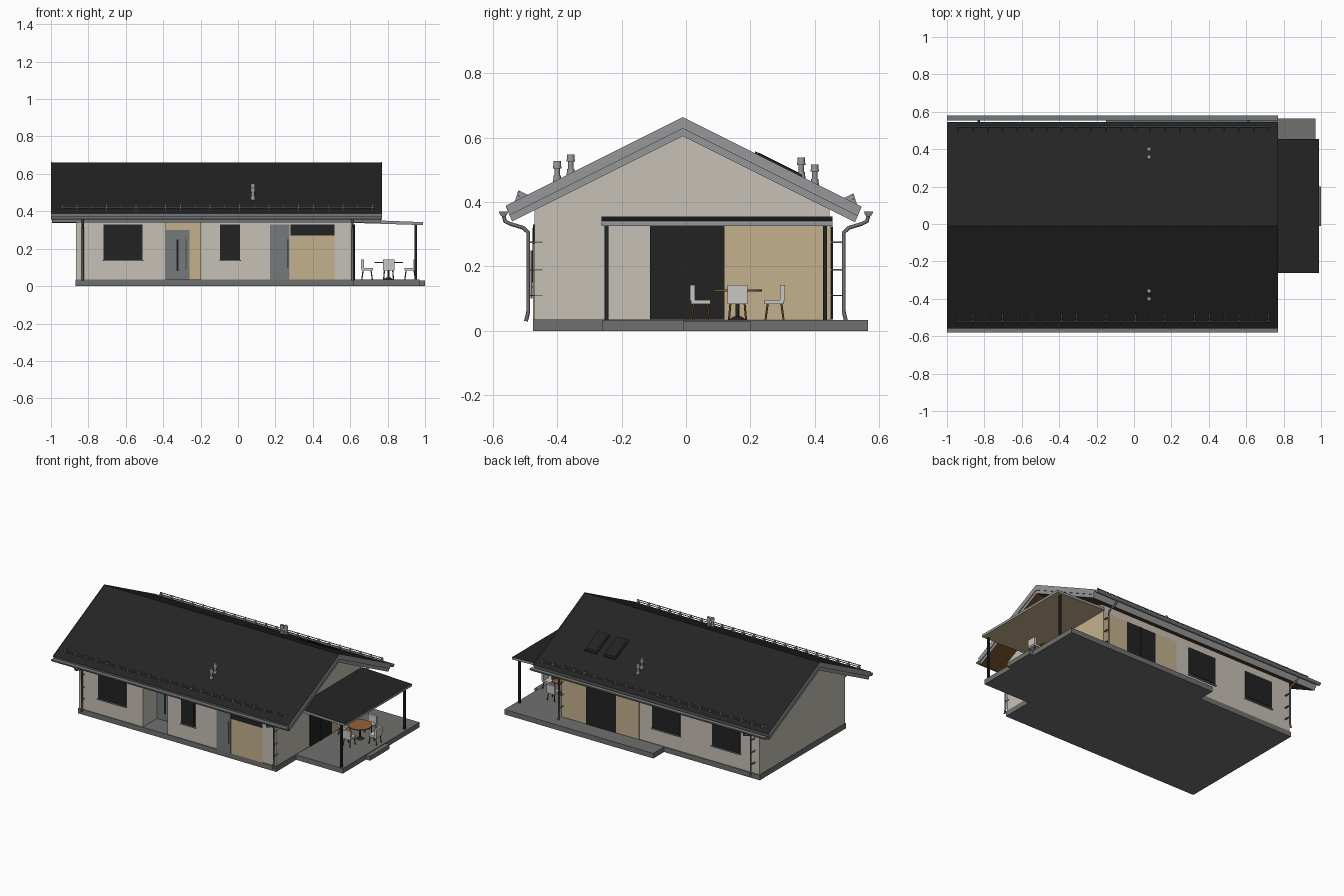
import bpy, bmesh, math
from mathutils import Vector

cube = bpy.data.objects.get("Cube")
if cube:
    bpy.data.objects.remove(cube)


def material(name, r, g, b):
    lin = [((c / 255 + 0.055) / 1.055) ** 2.4 for c in (r, g, b)] + [1]
    m = bpy.data.materials.new(name)
    m.use_nodes = True
    m.diffuse_color = lin
    m.node_tree.nodes["Principled BSDF"].inputs["Base Color"].default_value = lin
    return m


ROOF = material("roof black", 36, 36, 36)
TRIM = material("trim grey", 150, 151, 153)
WALL = material("wall plaster", 198, 192, 182)
TIMBER = material("pale timber", 196, 176, 141)
GLASS = material("dark glass", 34, 34, 35)
SLAB = material("concrete", 112, 112, 111)
DOOR = material("door grey", 118, 122, 122)
SOFFIT = material("brown timber", 112, 76, 40)
CHAIR = material("chair white", 200, 199, 194)
TABLE = material("table wood", 150, 98, 52)


def finish(name, bm, mats, rule=None):
    bmesh.ops.recalc_face_normals(bm, faces=bm.faces)
    bm.normal_update()
    if rule:
        for f in bm.faces:
            f.material_index = rule(f.normal)
    me = bpy.data.meshes.new(name)
    bm.to_mesh(me)
    bm.free()
    for m in mats:
        me.materials.append(m)
    ob = bpy.data.objects.new(name, me)
    bpy.context.collection.objects.link(ob)
    return ob


def prism(name, pts, axis, a, b, *mats, rule=None):
    """Extrude a profile along x, y or z from a to b."""
    place = {"x": lambda p: (a, p[0], p[1]), "y": lambda p: (p[0], a, p[1]),
             "z": lambda p: (p[0], p[1], a)}[axis]
    bm = bmesh.new()
    face = bm.faces.new([bm.verts.new(place(p)) for p in pts])
    new = bmesh.ops.extrude_face_region(bm, geom=[face])["geom"]
    step = Vector([(b - a) * (axis == k) for k in "xyz"])
    bmesh.ops.translate(bm, verts=[v for v in new if isinstance(v, bmesh.types.BMVert)], vec=step)
    return finish(name, bm, mats, rule)


def box(name, x0, x1, y0, y1, z0, z1, mat):
    return prism(name, [(x0, y0), (x1, y0), (x1, y1), (x0, y1)], "z", z0, z1, mat)


def cylinder(name, x, y, z0, z1, r0, r1, mat, n=16):
    bm = bmesh.new()
    bmesh.ops.create_cone(bm, cap_ends=True, segments=n, radius1=r0, radius2=r1, depth=z1 - z0)
    bmesh.ops.translate(bm, verts=bm.verts, vec=(x, y, (z0 + z1) / 2))
    ob = finish(name, bm, [mat])
    for p in ob.data.polygons:
        p.use_smooth = len(p.vertices) == 4
    return ob


def tube(name, pts, r, mat):
    cu = bpy.data.curves.new(name, "CURVE")
    cu.dimensions = "3D"
    cu.bevel_depth = r
    cu.bevel_resolution = 2
    cu.use_fill_caps = True
    sp = cu.splines.new("POLY")
    sp.points.add(len(pts) - 1)
    for q, p in zip(sp.points, pts):
        q.co = (*p, 1)
    cu.materials.append(mat)
    ob = bpy.data.objects.new(name, cu)
    bpy.context.collection.objects.link(ob)
    return ob


RIDGE, TOP, UNDER, PITCH = -0.01, 0.662, 0.605, 0.5
FLOOR = 0.035


def roof_z(y, base=TOP):
    return base - PITCH * abs(y - RIDGE)


def chevron(top, under, reach, lean=0.02):
    l, r = RIDGE - reach, RIDGE + reach + 0.005
    return [(l, roof_z(l, top)), (RIDGE, top), (r, roof_z(r, top)),
            (r - lean, roof_z(r - lean, under)), (RIDGE, under), (l + lean, roof_z(l + lean, under))]


# Foundation, terrace and step
box("foundation", -0.87, 0.62, -0.475, 0.45, 0, FLOOR, SLAB)
prism("terrace", [(0.62, -0.26), (0.97, -0.26), (0.97, 0.565), (-0.15, 0.565), (-0.15, 0.45), (0.62, 0.45)],
      "z", 0, FLOOR - 0.001, SLAB)
box("terrace_step", 0.97, 1.0, -0.01, 0.2, 0, 0.03, SLAB)

# Walls with the entrance niche cut out
walls = prism("walls", [(-0.47, FLOOR), (0.445, FLOOR), (0.445, roof_z(0.445, UNDER)), (RIDGE, UNDER),
                        (-0.47, roof_z(-0.47, UNDER))], "x", -0.865, 0.615, WALL)
cutter = box("entrance_cutter", -0.385, -0.2, -0.6, -0.31, FLOOR, 0.355, WALL)
cutter.hide_render = True
mod = walls.modifiers.new("entrance", "BOOLEAN")
mod.object, mod.operation, mod.solver = cutter, "DIFFERENCE", "EXACT"
bpy.context.view_layer.objects.active = walls
bpy.ops.object.modifier_apply(modifier="entrance")
bpy.data.objects.remove(cutter)

# Main roof: dark top, grey edges, timber soffit
prism("roof", chevron(TOP, UNDER, 0.55), "x", -0.995, 0.765, ROOF, TRIM, SOFFIT,
      rule=lambda n: 0 if n.z > 0.6 else 2 if n.z < -0.6 else 1)
for x0, x1 in ((-1.0, -0.995), (0.765, 0.77)):
    prism("verge_board", chevron(TOP + 0.002, TOP - 0.034, 0.55, 0.012), "x", x0, x1, TRIM, ROOF,
          rule=lambda n: int(n.z > 0.6))

# Gutters, downpipes, snow guards and roof vents on both slopes
for s, side in ((-1, "front"), (1, "back")):
    arc = [(s * 0.567 + 0.014 * math.cos(t), 0.371 + 0.016 * math.sin(t))
           for t in [math.pi * (1 + i / 8) for i in range(9)]]
    prism(side + "_gutter", arc, "x", -1.0, 0.77, DOOR)
    for x in (-0.83, 0.612):
        tube(side + "_downpipe", [(x, s * 0.567, 0.36), (x, s * 0.562, 0.34), (x, s * 0.545, 0.332),
                                  (x, s * 0.505, 0.32), (x, s * 0.49, 0.305), (x, s * 0.49, 0.06),
                                  (x, s * 0.497, 0.03)], 0.006, SLAB)
        for z in (0.11, 0.19, 0.275):
            box("pipe_bracket", x - 0.005, x + 0.005, *sorted((s * 0.445, s * 0.49)), z - 0.002, z + 0.002, SLAB)
    y = s * 0.52
    zr = roof_z(y)
    for dz in (0.012, 0.024):
        tube(side + "_snow_rail", [(-0.95, y, zr + dz), (0.73, y, zr + dz)], 0.0028, TRIM)
    for i in range(22):
        x = -0.94 + i * 0.079
        prism("snow_guard_bracket", [(y - s * 0.03, roof_z(y - s * 0.03)), (y, zr + 0.03),
                                     (y + s * 0.012, roof_z(y + s * 0.012))], "x", x - 0.002, x + 0.002, TRIM)
    for y in (s * 0.358, s * 0.4):
        z = roof_z(y)
        cylinder("roof_vent_base", 0.08, y, z - 0.01, z + 0.015, 0.014, 0.011, TRIM)
        cylinder("roof_vent_pipe", 0.08, y, z, z + 0.045, 0.008, 0.008, TRIM)
        cylinder("roof_vent_cap", 0.08, y, z + 0.038, z + 0.06, 0.013, 0.011, TRIM)

# Skylights
for x in (0.28, 0.42):
    for name, g, h, m in (("skylight_frame", 0, 0.008, ROOF), ("skylight_glass", 0.01, 0.01, GLASS)):
        y0, y1 = 0.215 + g, 0.36 - g
        prism(name, [(y0, roof_z(y0)), (y1, roof_z(y1)), (y1, roof_z(y1) + h), (y0, roof_z(y0) + h)],
              "x", x + g, x + 0.09 - g, m)


def wall_plate(name, x0, x1, y, out, z0, z1, mat, t=0.005):
    """Thin plate on a wall facing -y or +y."""
    return box(name, x0, x1, *sorted((y - out * 0.002, y + out * t)), z0, z1, mat)


# Windows: frame and pane
def window(x0, x1, y, out, z0=0.14, z1=0.33):
    wall_plate("window_frame", x0, x1, y, out, z0, z1, ROOF)
    wall_plate("window_glass", x0 + 0.01, x1 - 0.01, y, out, z0 + 0.01, z1 - 0.01, GLASS, 0.007)
    box("window_sill", x0 - 0.005, x1 + 0.005, *sorted((y, y + out * 0.012)), z0 - 0.005, z0, TRIM)


FRONT, BACK = -0.47, 0.445
for x0, x1, y, out in ((-0.72, -0.51, FRONT, -1), (-0.095, 0.01, FRONT, -1),
                       (-0.72, -0.51, BACK, 1), (-0.27, -0.06, BACK, 1)):
    window(x0, x1, y, out)

# Entrance niche: timber back wall, grey door, slit pane, handle
wall_plate("entrance_cladding", -0.385, -0.2, -0.31, -1, FLOOR, 0.355, TIMBER)
wall_plate("entrance_door", -0.385, -0.26, -0.31, -1, FLOOR, 0.3, DOOR, 0.009)
wall_plate("entrance_door_pane", -0.33, -0.318, -0.319, -1, 0.08, 0.25, GLASS, 0.002)
tube("entrance_handle", [(-0.278, -0.325, 0.09), (-0.278, -0.325, 0.25)], 0.003, TRIM)

# Side entrance: grey door, timber panel, high window
wall_plate("side_door", 0.17, 0.275, FRONT, -1, FLOOR, 0.33, DOOR)
tube("side_door_handle", [(0.264, FRONT - 0.01, 0.1), (0.264, FRONT - 0.01, 0.25)], 0.003, TRIM)
wall_plate("front_timber_panel", 0.28, 0.515, FRONT, -1, FLOOR, 0.27, TIMBER)
wall_plate("front_high_window", 0.28, 0.515, FRONT, -1, 0.27, 0.33, GLASS)

# Terrace corner: timber cladding and sliding glass doors on back and side
wall_plate("back_cladding", 0.04, 0.615, BACK, 1, FLOOR, 0.33, TIMBER)
wall_plate("back_sliding_door", 0.21, 0.435, BACK, 1, FLOOR, 0.325, GLASS, 0.008)
wall_plate("back_door_mullion", 0.318, 0.327, BACK, 1, FLOOR, 0.325, ROOF, 0.011)
box("side_cladding", 0.612, 0.62, 0.12, 0.45, FLOOR, 0.33, TIMBER)
box("side_sliding_door", 0.612, 0.623, -0.112, 0.12, FLOOR, 0.33, GLASS)
box("side_door_mullion", 0.615, 0.626, -0.001, 0.009, FLOOR, 0.33, ROOF)

# Terrace canopy and posts
prism("canopy", [(0.615, 0.338), (0.99, 0.326), (0.99, 0.342), (0.615, 0.356)], "y", -0.262, 0.455,
      ROOF, TRIM, TIMBER, rule=lambda n: 0 if n.z > 0.6 else 2 if n.z < -0.6 else 1)
for y in (-0.247, 0.432):
    box("canopy_post", 0.943, 0.957, y - 0.006, y + 0.006, FLOOR - 0.005, 0.332, ROOF)

# Table
TX, TY = 0.805, 0.16
cylinder("table_top", TX, TY, 0.123, 0.129, 0.076, 0.076, TABLE, 32)
cylinder("table_column", TX, TY, 0.04, 0.124, 0.006, 0.006, ROOF)
cylinder("table_foot", TX, TY, FLOOR - 0.002, 0.045, 0.03, 0.012, ROOF)

# Four chairs around the table
for i in range(4):
    c, s = round(math.cos(i * math.pi / 2)), round(math.sin(i * math.pi / 2))

    def at(r, w, z):
        return (TX + c * r - s * w, TY + s * r + c * w, z)

    def part(name, r0, r1, w, z0, z1):
        prism(name, [at(*p, 0)[:2] for p in ((r0, -w), (r1, -w), (r1, w), (r0, w))], "z", z0, z1, CHAIR)

    part("chair_seat", 0.084, 0.145, 0.031, 0.084, 0.096)
    part("chair_back", 0.132, 0.147, 0.031, 0.094, 0.143)
    for r in (0.094, 0.136):
        for w in (-0.022, 0.022):
            foot = r + (0.007 if r > 0.11 else -0.007)
            tube("chair_leg", [at(r, w, 0.086), at(foot, w * 1.2, FLOOR)], 0.0032, SOFFIT)
